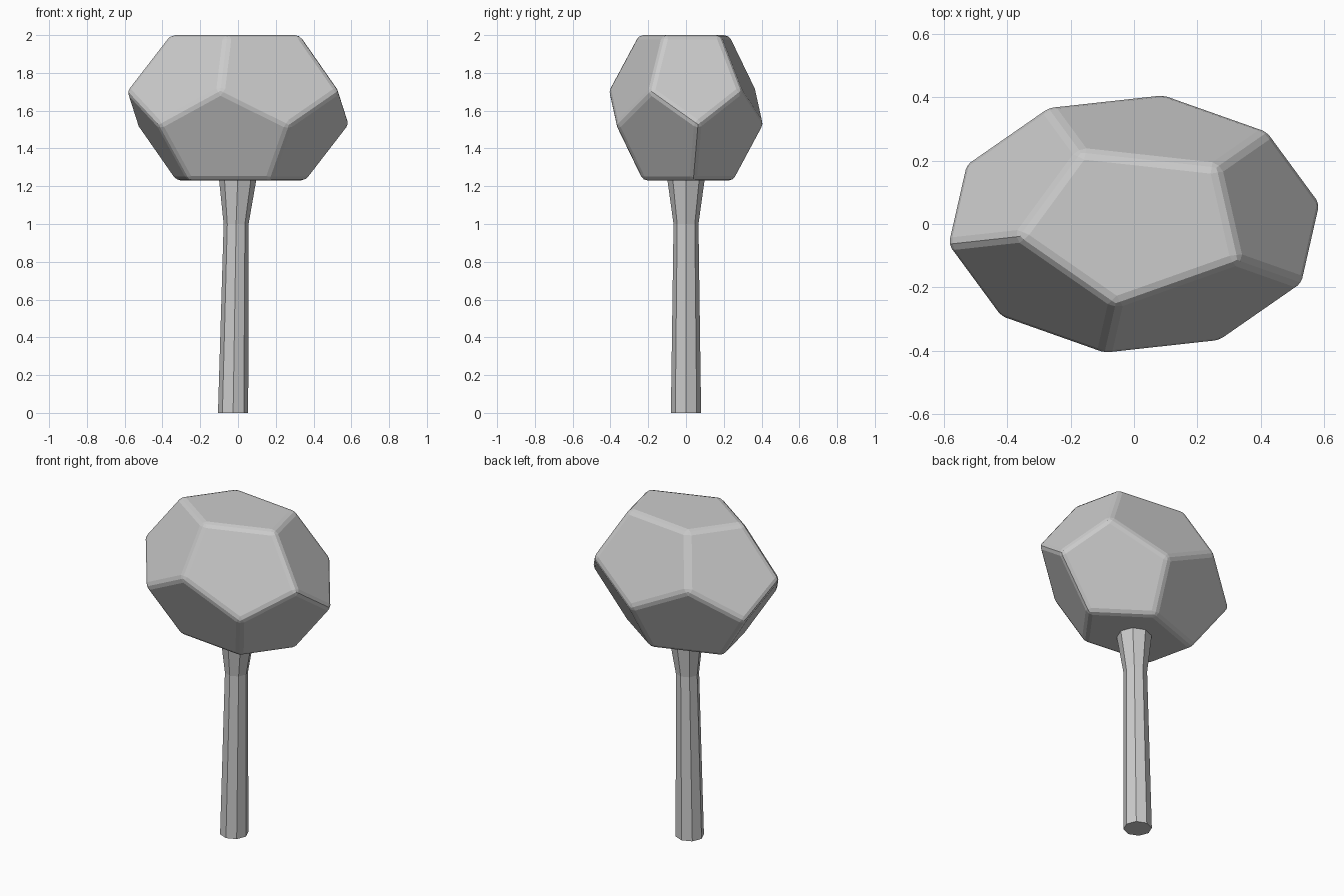
import bpy, bmesh
from math import cos, sin, radians

if "Cube" in bpy.data.objects:
    bpy.data.objects.remove(bpy.data.objects["Cube"])


def add_object(name, bm):
    bmesh.ops.recalc_face_normals(bm, faces=bm.faces)
    mesh = bpy.data.meshes.new(name)
    bm.to_mesh(mesh)
    bm.free()
    obj = bpy.data.objects.new(name, mesh)
    bpy.context.collection.objects.link(obj)
    return obj


def ring(bm, n, rx, ry, z, start=0, cx=0):
    angles = [radians(start + 360 * i / n) for i in range(n)]
    return [bm.verts.new((cx + rx * cos(a), ry * sin(a), z)) for a in angles]


# Crown: a stretched dodecahedron, made as the hull of four pentagon rings
PHI = (1 + 5 ** 0.5) / 2
RX, RY, MID, HALF = 0.602, 0.418, 1.615, 0.385
RING_Z = HALF * 0.2361
bm = bmesh.new()
for scale, dz, start in ((1 / PHI, HALF, 45), (1, RING_Z, 45),
                         (1, -RING_Z, 9), (1 / PHI, -HALF, 9)):
    ring(bm, 5, RX * scale, RY * scale, MID + dz, start)
bmesh.ops.convex_hull(bm, input=bm.verts)
bmesh.ops.dissolve_limit(bm, angle_limit=radians(3), verts=bm.verts, edges=bm.edges)
# softened crown edges
bmesh.ops.bevel(bm, geom=bm.edges[:], offset=0.026, offset_type='OFFSET',
                segments=2, profile=0.5, affect='EDGES')
add_object("crown", bm)

# Trunk: eight-sided, leaning slightly and flaring under the crown
bm = bmesh.new()
sections = [(0.0, 0.08, -0.026), (1.0, 0.066, -0.01), (1.28, 0.105, 0.0)]
rings = [ring(bm, 8, r, r, z, 0, cx) for z, r, cx in sections]
for low, high in zip(rings, rings[1:]):
    for i in range(8):
        j = (i + 1) % 8
        bm.faces.new((low[i], low[j], high[j], high[i]))
bm.faces.new(rings[0])
bm.faces.new(rings[-1])
add_object("trunk", bm)
